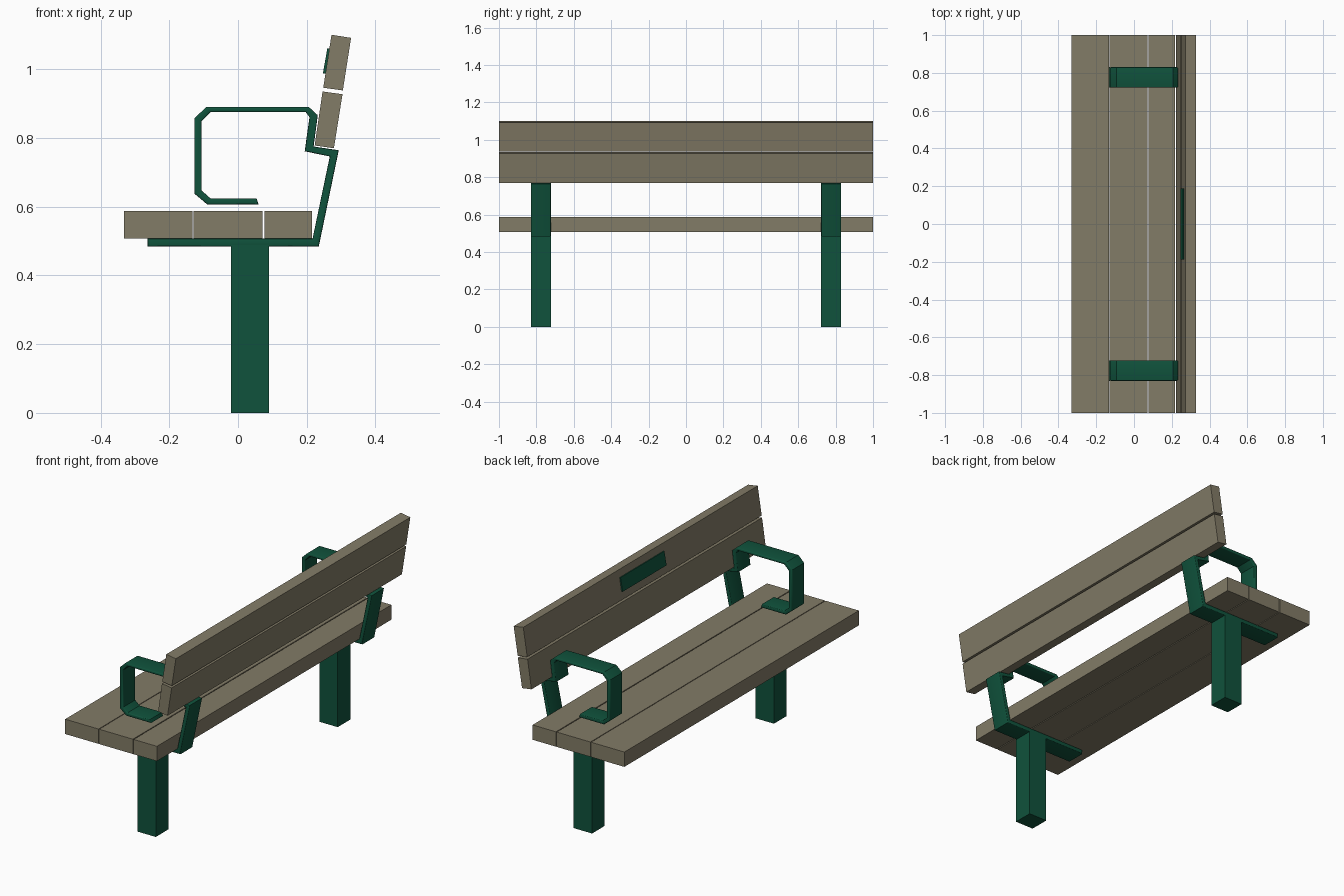
import bpy, bmesh, math

if "Cube" in bpy.data.objects:
    bpy.data.objects.remove(bpy.data.objects["Cube"])


def material(name, rgb):
    m = bpy.data.materials.new(name)
    m.diffuse_color = (*rgb, 1)
    m.use_nodes = True
    m.node_tree.nodes["Principled BSDF"].inputs["Base Color"].default_value = m.diffuse_color
    return m


wood = material("weathered wood", (0.225, 0.2, 0.135))
green = material("dark green paint", (0.005, 0.085, 0.045))


def extrude_profile(name, profile, y0, y1, mat, rim=0.0):
    """Extrude an x-z outline along y; optionally soften its two rims."""
    bm = bmesh.new()
    verts = [bm.verts.new((x, y0, z)) for x, z in profile]
    face = bm.faces.new(verts)
    new = bmesh.ops.extrude_face_region(bm, geom=[face])["geom"]
    bmesh.ops.translate(bm, vec=(0, y1 - y0, 0),
                        verts=[v for v in new if isinstance(v, bmesh.types.BMVert)])
    if rim:
        edges = [e for e in bm.edges if abs(e.verts[0].co.y - e.verts[1].co.y) < 1e-5]
        bmesh.ops.bevel(bm, geom=edges, offset=rim, segments=3, profile=0.5,
                        affect='EDGES')
    bmesh.ops.recalc_face_normals(bm, faces=bm.faces)
    for f in bm.faces:
        f.smooth = rim > 0
    mesh = bpy.data.meshes.new(name)
    bm.to_mesh(mesh)
    bm.free()
    if rim:
        mesh.set_sharp_from_angle(angle=math.radians(35))
    mesh.materials.append(mat)
    ob = bpy.data.objects.new(name, mesh)
    bpy.context.collection.objects.link(ob)
    return ob


def rect(x0, x1, z0, z1):
    return [(x0, z0), (x1, z0), (x1, z1), (x0, z1)]


# Seat planks
for i, (x0, x1) in enumerate([(-0.332, -0.133), (-0.129, 0.072), (0.077, 0.216)]):
    extrude_profile(f"seat_plank_{i + 1}", rect(x0, x1, 0.508, 0.588), -1, 1, wood)

# Leaning backrest planks
extrude_profile("back_plank_lower", [(0.223, 0.778), (0.279, 0.770),
                (0.304, 0.927), (0.246, 0.935)], -1, 1, wood)
extrude_profile("back_plank_upper", [(0.248, 0.946), (0.305, 0.938),
                (0.329, 1.091), (0.272, 1.100)], -1, 1, wood)

# Blank plaque on the backrest
extrude_profile("back_plaque", [(0.247, 0.988), (0.2555, 0.987),
                (0.267, 1.060), (0.260, 1.061)], -0.187, 0.187, green)

# Bent steel strap: armrest, back bracket and seat support in one piece
outer = [(0.060, 0.606), (-0.089, 0.606), (-0.127, 0.638), (-0.127, 0.857),
         (-0.092, 0.890), (0.206, 0.890), (0.232, 0.866), (0.220, 0.775),
         (0.293, 0.764), (0.235, 0.484), (-0.263, 0.484)]
inner = [(0.054, 0.624), (-0.080, 0.624), (-0.106, 0.647), (-0.106, 0.848),
         (-0.080, 0.875), (0.197, 0.875), (0.208, 0.860), (0.194, 0.761),
         (0.267, 0.746), (0.217, 0.507), (-0.263, 0.507)]
for side, s in (("left", -1), ("right", 1)):
    y0, y1 = sorted((s * 0.722, s * 0.830))
    extrude_profile(f"{side}_arm_strap", outer + inner[::-1], y0, y1, green, 0.005)
    # Ground post under the strap
    extrude_profile(f"{side}_post", rect(-0.020, 0.090, 0, 0.49), y0, y1, green)
